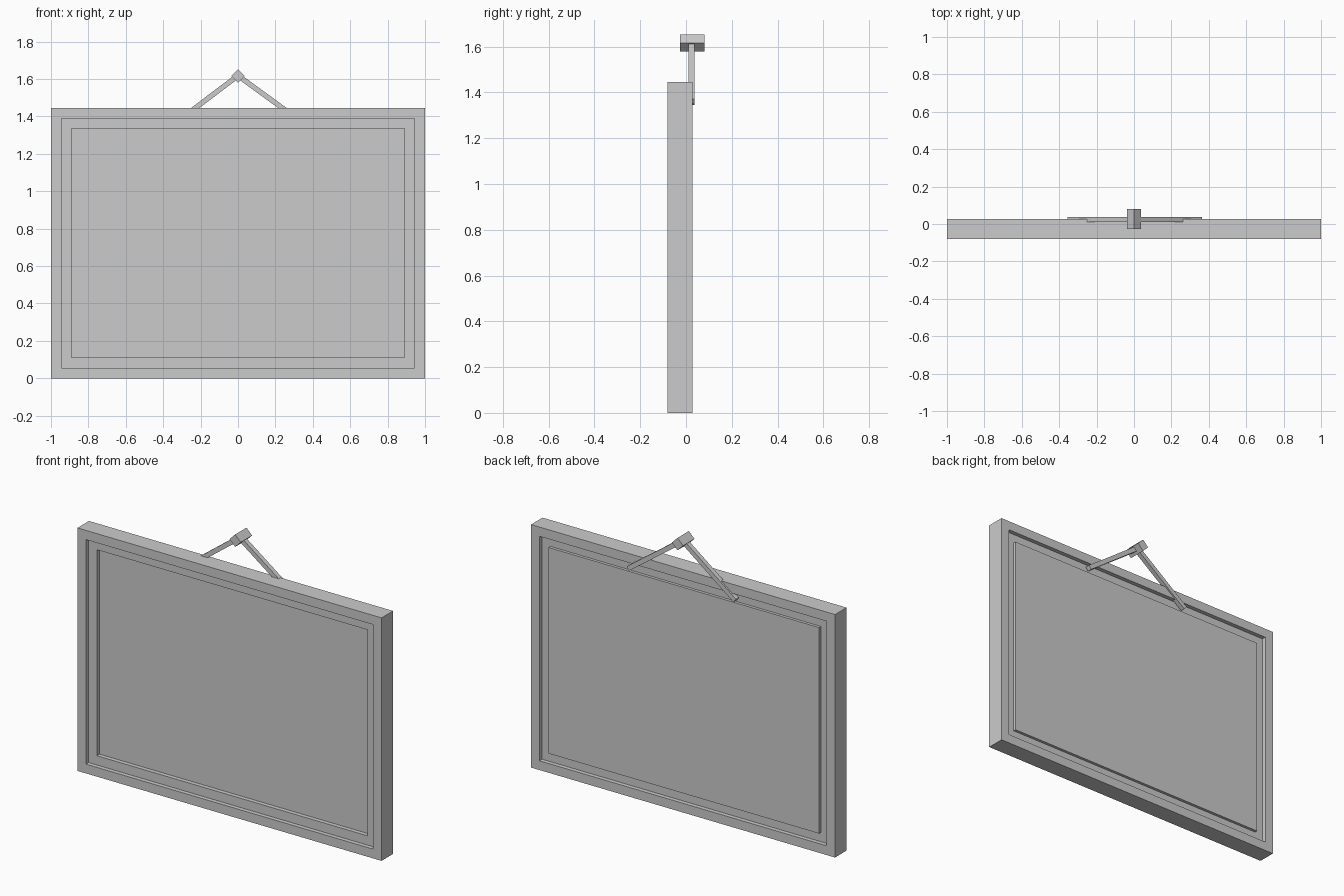
import bpy, bmesh, math
from mathutils import Matrix, Vector

if "Cube" in bpy.data.objects:
    bpy.data.objects.remove(bpy.data.objects["Cube"])

CZ = 0.7225  # height of the picture centre


def finish(name, bm):
    bmesh.ops.recalc_face_normals(bm, faces=bm.faces[:])
    mesh = bpy.data.meshes.new(name)
    bm.to_mesh(mesh)
    bm.free()
    obj = bpy.data.objects.new(name, mesh)
    bpy.context.collection.objects.link(obj)
    return obj


def box(name, center, size, angle=0.0):
    """Box turned by angle about the y axis."""
    bm = bmesh.new()
    m = (Matrix.Translation(Vector(center)) @ Matrix.Rotation(angle, 4, 'Y')
         @ Matrix.Diagonal((*size, 1)))
    bmesh.ops.create_cube(bm, size=1, matrix=m)
    return finish(name, bm)


def ring(name, outer, width, y0, y1):
    """Rectangular ring: section swept round four mitred corners."""
    bm = bmesh.new()
    section = [(0, y0), (width, y0), (width, y1), (0, y1)]
    loops = []
    for sx, sz in ((-1, -1), (1, -1), (1, 1), (-1, 1)):
        loops.append([bm.verts.new((sx * (outer[0] - d), y, CZ + sz * (outer[1] - d)))
                      for d, y in section])
    for i in range(4):
        a, b = loops[i], loops[(i + 1) % 4]
        for j in range(4):
            k = (j + 1) % 4
            bm.faces.new((a[j], b[j], b[k], a[k]))
    return finish(name, bm)


# stepped frame and picture panel
ring("outer_frame", (1.0, CZ), 0.055, -0.08, 0.028)
ring("inner_frame", (0.945, CZ - 0.055), 0.055, -0.055, 0.003)
box("picture_panel", (0, -0.005, CZ), (1.78, 0.05, 2 * (CZ - 0.11)))

# hanging cords from the back of the panel up to the peg
top = Vector((0, 0.024, 1.618))
for side, end_x, end_z in (("left", -0.347, 1.356), ("right", 0.356, 1.359)):
    end = Vector((end_x, 0.024, end_z))
    d = end - top
    box("hanging_cord_" + side, (top + end) / 2, (d.length, 0.028, 0.027),
        -math.atan2(d.z, d.x))

# square wall peg standing on its corner
box("wall_peg", (0, 0.0265, 1.616), (0.052, 0.107, 0.052), math.radians(45))
